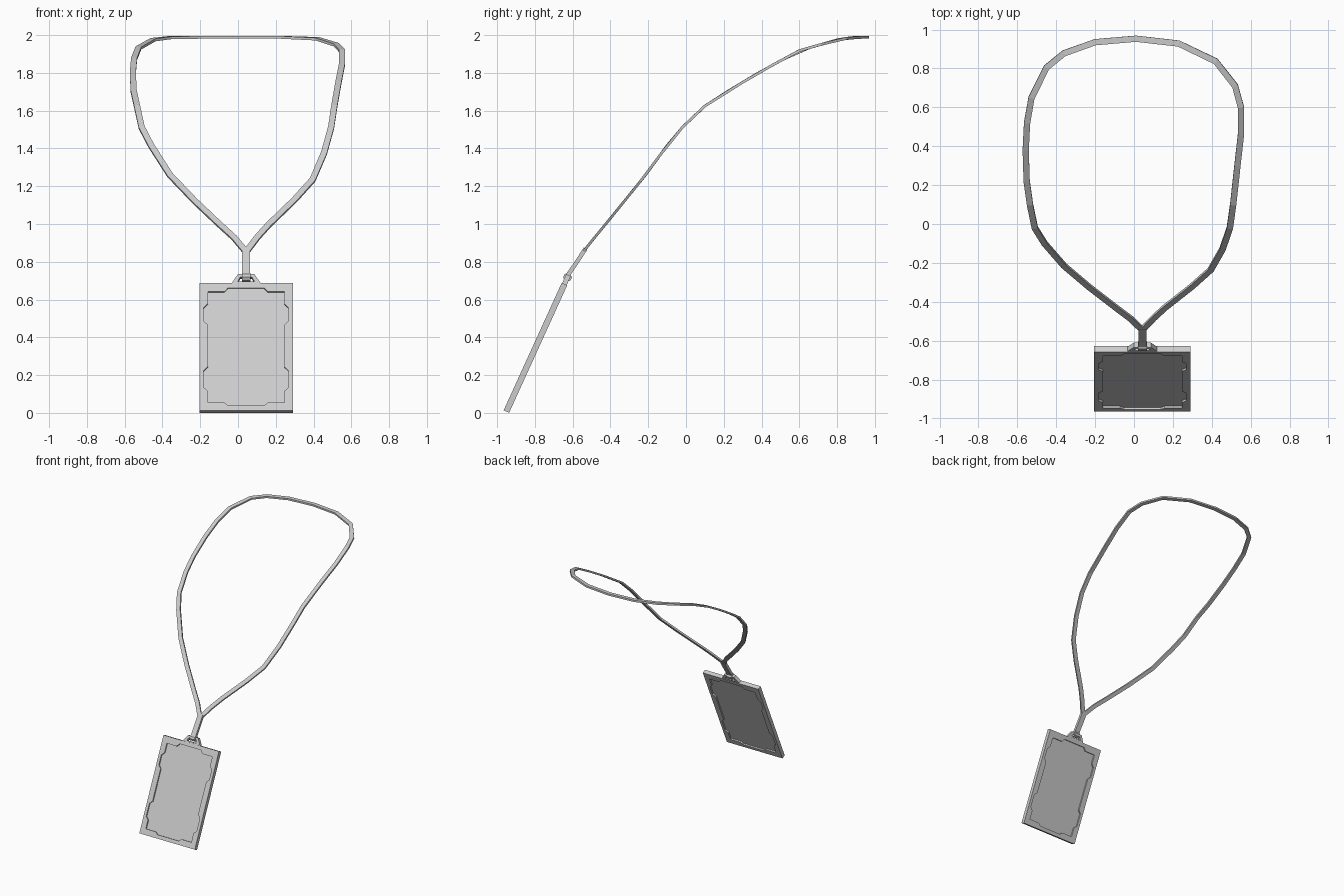
import bpy, bmesh, math
from mathutils import Vector, Matrix

if "Cube" in bpy.data.objects:
    bpy.data.objects.remove(bpy.data.objects["Cube"])

CX = 0.043
TILT = math.radians(65.5)
# Badge plane: local x = across, local y = up the card, local z = front normal
BADGE = Matrix.Translation((CX, -0.951, 0.007)) @ Matrix.Rotation(TILT, 4, 'X')


def mirrored(half):
    """Close a right-hand half outline by mirroring it in x."""
    return half + [(-x, y) for x, y in reversed(half)]


def plate(name, loops, thick):
    """Flat plate in the badge plane; further loops are holes."""
    cu = bpy.data.curves.new(name + "_outline", 'CURVE')
    cu.dimensions = '2D'
    cu.fill_mode = 'BOTH'
    cu.extrude = thick / 2
    for loop in loops:
        sp = cu.splines.new('POLY')
        sp.points.add(len(loop) - 1)
        for p, (x, y) in zip(sp.points, loop):
            p.co = (x, y, 0, 1)
        sp.use_cyclic_u = True
    tmp = bpy.data.objects.new(name + "_tmp", cu)
    bpy.context.collection.objects.link(tmp)
    bpy.context.view_layer.update()
    me = bpy.data.meshes.new_from_object(
        tmp.evaluated_get(bpy.context.evaluated_depsgraph_get()))
    bpy.data.objects.remove(tmp)
    bm = bmesh.new()
    bm.from_mesh(me)
    bmesh.ops.remove_doubles(bm, verts=bm.verts, dist=1e-5)
    return finish(name, bm, BADGE)


def finish(name, bm, matrix=Matrix()):
    bmesh.ops.recalc_face_normals(bm, faces=bm.faces)
    me = bpy.data.meshes.new(name)
    bm.to_mesh(me)
    bm.free()
    for f in me.polygons:
        f.use_smooth = False
    ob = bpy.data.objects.new(name, me)
    ob.matrix_world = matrix
    bpy.context.collection.objects.link(ob)
    return ob


# Side profile (y, z) that the whole cord follows
PROFILE = [(-0.66, 0.68), (-0.57, 0.81), (-0.54, 0.86), (-0.4, 1.03), (-0.21, 1.265),
           (-0.1, 1.415), (0, 1.535), (0.07, 1.605), (0.2, 1.69), (0.4, 1.81),
           (0.6, 1.918), (0.8, 1.975), (0.88, 1.987), (1.0, 1.99)]


def height(y):
    for (y0, z0), (y1, z1) in zip(PROFILE, PROFILE[1:]):
        if y <= y1:
            return z0 + (z1 - z0) * (y - y0) / (y1 - y0)
    return PROFILE[-1][1]


def ribbon(name, plan, width, thick):
    """Flat strap along plan points (x, y), lying on the side profile."""
    pts = [Vector((x, y, height(y))) for x, y in plan]
    bm = bmesh.new()
    rings = []
    for i, p in enumerate(pts):
        t = (pts[min(i + 1, len(pts) - 1)] - pts[max(i - 1, 0)]).normalized()
        slope = (height(p.y + 0.04) - height(p.y - 0.04)) / 0.08
        n = Vector((0, -slope, 1)).normalized()
        side = n.cross(t).normalized()
        n = t.cross(side)
        rings.append([bm.verts.new(p + side * a * width / 2 + n * b * thick / 2)
                      for a, b in ((-1, -1), (1, -1), (1, 1), (-1, 1))])
    for a, b in zip(rings, rings[1:]):
        for k in range(4):
            bm.faces.new((a[k], a[(k + 1) % 4], b[(k + 1) % 4], b[k]))
    bm.faces.new(rings[0])
    bm.faces.new(rings[-1])
    return finish(name, bm)


# Card holder: rim with notched window, thin card recessed on both sides
rim = mirrored([(0.2475, 0), (0.2475, 0.742)])
window = mirrored([(0.095, 0.028), (0.115, 0.045), (0.203, 0.045), (0.203, 0.113),
                   (0.225, 0.134), (0.225, 0.231), (0.203, 0.254), (0.203, 0.498),
                   (0.225, 0.521), (0.225, 0.597), (0.203, 0.62), (0.203, 0.69),
                   (0.115, 0.69), (0.095, 0.713)])
plate("badge_rim", [rim, window], 0.032)
plate("badge_card", [window], 0.010)

# Slotted hanging tab on the top edge
tab = mirrored([(0.077, 0.740), (0.070, 0.752), (0.044, 0.793)])
slot = mirrored([(0.044, 0.752), (0.030, 0.778)])
plate("hanging_tab", [tab, slot], 0.026)

# Strap loop wrapped round the tab's bar
bm = bmesh.new()
bmesh.ops.create_cone(bm, cap_ends=True, segments=8, radius1=0.023, radius2=0.023, depth=0.046)
finish("strap_loop", bm, BADGE @ Matrix.Translation((0, 0.781, 0))
       @ Matrix.Rotation(math.pi / 2, 4, 'Y') @ Matrix.Rotation(math.pi / 8, 4, 'Z'))

# Joined strap between the loop and the fork
ribbon("strap_stub", [(CX, -0.632), (CX, -0.59), (CX, -0.565), (CX, -0.532)], 0.042, 0.022)

# Neck strap, seen from above: left branch, round the back, right branch
left = [(0.043, -0.545), (-0.02, -0.485), (-0.10, -0.425), (-0.23, -0.325), (-0.36, -0.215),
        (-0.46, -0.1), (-0.51, -0.02), (-0.535, 0.1), (-0.552, 0.22), (-0.557, 0.38),
        (-0.55, 0.52), (-0.527, 0.65), (-0.45, 0.805), (-0.36, 0.878), (-0.2, 0.935)]
right = [(0.043, -0.545), (0.10, -0.485), (0.16, -0.43), (0.30, -0.32), (0.395, -0.235),
         (0.455, -0.13), (0.493, -0.02), (0.51, 0.1), (0.532, 0.3), (0.55, 0.46),
         (0.55, 0.6), (0.52, 0.71), (0.42, 0.837), (0.23, 0.928)]
ribbon("neck_strap", left + [(0.01, 0.953)] + right[::-1], 0.032, 0.014)
